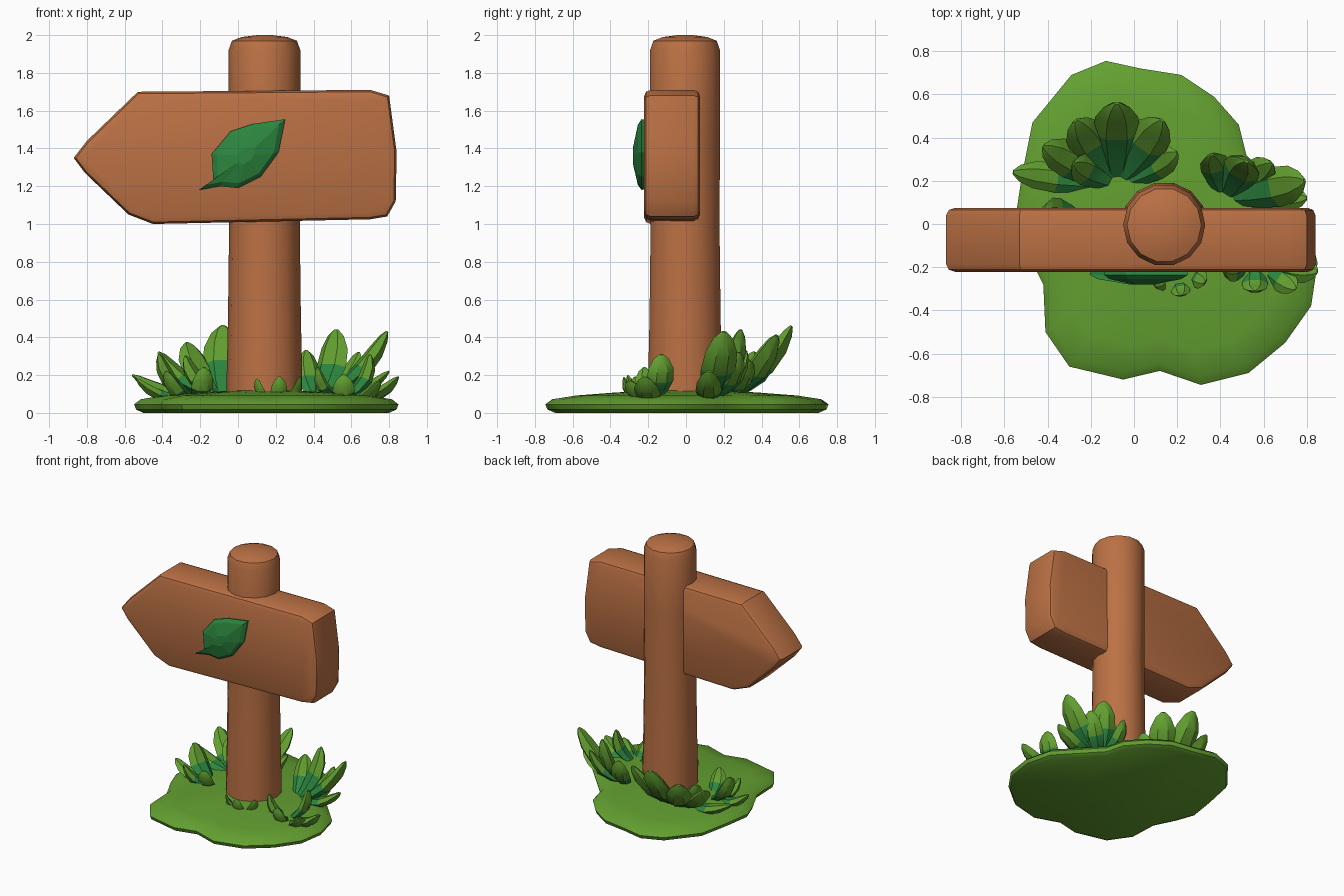
import bpy, bmesh, math
from mathutils import Vector

if "Cube" in bpy.data.objects:
    bpy.data.objects.remove(bpy.data.objects["Cube"])


def material(name, rgb):
    m = bpy.data.materials.new(name)
    m.diffuse_color = (*rgb, 1)
    m.use_nodes = True
    m.node_tree.nodes["Principled BSDF"].inputs["Base Color"].default_value = m.diffuse_color
    return m


WOOD = material("warm_wood", (0.50, 0.165, 0.058))
GRASS = material("grass_green", (0.125, 0.35, 0.03))
DARK = material("deep_green", (0.025, 0.24, 0.05))


def finish(name, bm, mats, smooth=None):
    bmesh.ops.recalc_face_normals(bm, faces=bm.faces[:])
    me = bpy.data.meshes.new(name)
    bm.to_mesh(me)
    bm.free()
    for m in mats:
        me.materials.append(m)
    ob = bpy.data.objects.new(name, me)
    bpy.context.collection.objects.link(ob)
    bpy.context.view_layer.objects.active = ob
    ob.select_set(True)
    if smooth:
        bpy.ops.object.shade_smooth_by_angle(angle=math.radians(smooth))
    ob.select_set(False)
    return ob


def loft(bm, rings, dark_rings=0):
    """Skin a list of point rings, closing both ends."""
    vs = [[bm.verts.new(p) for p in r] for r in rings]
    n = len(vs[0])
    for k in range(len(vs) - 1):
        for i in range(n):
            j = (i + 1) % n
            f = bm.faces.new((vs[k][i], vs[k][j], vs[k + 1][j], vs[k + 1][i]))
            f.material_index = 1 if k < dark_rings else 0
    bm.faces.new(vs[0][::-1])
    bm.faces.new(vs[-1])


# Grass mound: irregular outline, thin rounded rim, gently raised middle
outline = [(-0.55, 0.02), (-0.52, 0.22), (-0.47, 0.47), (-0.29, 0.69), (-0.13, 0.755),
           (0.03, 0.72), (0.22, 0.69), (0.37, 0.59), (0.485, 0.46), (0.52, 0.32),
           (0.66, 0.17), (0.80, 0.02), (0.85, -0.18), (0.82, -0.38), (0.70, -0.55),
           (0.53, -0.69), (0.31, -0.745), (0.12, -0.68), (-0.05, -0.72), (-0.30, -0.66),
           (-0.41, -0.50), (-0.42, -0.28), (-0.50, -0.12)]
C = Vector((0.14, 0.0))
bm = bmesh.new()
loft(bm, [[(C.x + (x - C.x) * s, C.y + (y - C.y) * s, z) for x, y in outline]
          for s, z in [(0.93, 0.0), (0.985, 0.018), (1.0, 0.045), (0.95, 0.072),
                       (0.78, 0.092), (0.5, 0.108), (0.2, 0.12)]])
finish("grass_mound", bm, [GRASS], 35)

# Round post with a flared foot and a softened top
bm = bmesh.new()
loft(bm, [[(0.14 + r * math.cos(a), -0.005 + r * math.sin(a), z)
           for a in [2 * math.pi * i / 14 for i in range(14)]]
          for r, z in [(0.2, 0.03), (0.2, 0.2), (0.193, 0.5), (0.187, 1.0), (0.19, 1.5),
                       (0.19, 1.92), (0.172, 1.97), (0.12, 1.99), (0.04, 2.0)]])
finish("post", bm, [WOOD], 35)

# Arrow board pointing to -x
board = [(-0.87, 1.35), (-0.80, 1.44), (-0.53, 1.70), (0.70, 1.71), (0.80, 1.68),
         (0.84, 1.38), (0.835, 1.12), (0.79, 1.04), (0.70, 1.025), (-0.45, 1.00),
         (-0.58, 1.05), (-0.81, 1.27)]
bm = bmesh.new()
loft(bm, [[(x, y, z) for x, z in board] for y in (-0.222, 0.075)])
bmesh.ops.recalc_face_normals(bm, faces=bm.faces[:])
rim = [e for e in bm.edges if abs(e.verts[0].co.y - e.verts[1].co.y) < 0.01]
bmesh.ops.bevel(bm, geom=rim, offset=0.035, segments=2, profile=0.5, affect='EDGES')
finish("arrow_board", bm, [WOOD], 32)

# Leaf emblem on the board: ridged plate with a short stem
emblem = [(-0.205, 1.18), (-0.13, 1.225), (-0.14, 1.37), (-0.04, 1.49), (0.08, 1.53),
          (0.25, 1.555), (0.215, 1.38), (0.12, 1.25), (0.0, 1.19), (-0.10, 1.20)]
bm = bmesh.new()
ex, ez = 0.04, 1.36
loft(bm, [[(ex + (x - ex) * s, y, ez + (z - ez) * s) for x, z in emblem]
          for s, y in [(0.96, -0.205), (1.0, -0.235), (0.85, -0.255), (0.25, -0.28)]])
finish("leaf_emblem", bm, [DARK])


def leaf(bm, base, tip, width, droop=0.04):
    """Fat ridged leaf from base to tip; lower part is the deeper green."""
    a, b = Vector(base), Vector(tip)
    d = (b - a).normalized()
    side = d.cross(Vector((0, 0, 1))).normalized()
    up = side.cross(d)
    rings = []
    for t, w in [(0, .45), (.22, .78), (.5, 1), (.75, .9), (.92, .55), (1, .15)]:
        p = a.lerp(b, t) - up * droop * math.sin(math.pi * t)
        h = width * w / 2
        rings.append([p + side * h, p + side * h * .45 + up * h * .42,
                      p - side * h * .45 + up * h * .42, p - side * h,
                      p - side * h * .4 - up * h * .45, p + side * h * .4 - up * h * .45])
    loft(bm, rings, 2)


# Leaf clumps: (base), [(tip, width), ...]
clumps = {
    "back_leaves": ((-0.08, 0.18, 0.09), [
        ((-0.08, 0.56, 0.46), 0.22), ((0.13, 0.48, 0.41), 0.20), ((-0.27, 0.48, 0.37), 0.20),
        ((-0.42, 0.36, 0.32), 0.17), ((-0.56, 0.24, 0.20), 0.14), ((0.20, 0.33, 0.28), 0.15),
        ((-0.28, 0.28, 0.30), 0.15)]),
    "right_leaves": ((0.42, 0.12, 0.08), [
        ((0.79, 0.20, 0.43), 0.19), ((0.52, 0.29, 0.44), 0.18), ((0.36, 0.32, 0.33), 0.14),
        ((0.64, 0.28, 0.32), 0.15), ((0.80, 0.12, 0.22), 0.14)]),
    "front_right_leaves": ((0.56, -0.17, 0.08), [
        ((0.85, -0.22, 0.19), 0.14), ((0.70, -0.13, 0.31), 0.15), ((0.75, -0.30, 0.17), 0.12),
        ((0.56, -0.31, 0.20), 0.12), ((0.42, -0.22, 0.24), 0.12)]),
    "left_leaves": ((-0.22, 0.0, 0.08), [
        ((-0.54, 0.0, 0.18), 0.13), ((-0.42, 0.06, 0.31), 0.16), ((-0.38, -0.13, 0.22), 0.13),
        ((-0.18, -0.16, 0.24), 0.12)]),
    "front_sprouts": ((0.20, -0.20, 0.08), [
        ((0.10, -0.29, 0.18), 0.08), ((0.22, -0.33, 0.19), 0.09), ((0.33, -0.27, 0.19), 0.09)]),
}
for name, (base, tips) in clumps.items():
    bm = bmesh.new()
    for tip, w in tips:
        # start each leaf a little way out from the clump centre
        start = Vector(base).lerp(Vector((tip[0], tip[1], base[2])), 0.12)
        leaf(bm, start, tip, w)
    finish(name, bm, [GRASS, DARK], 30)
